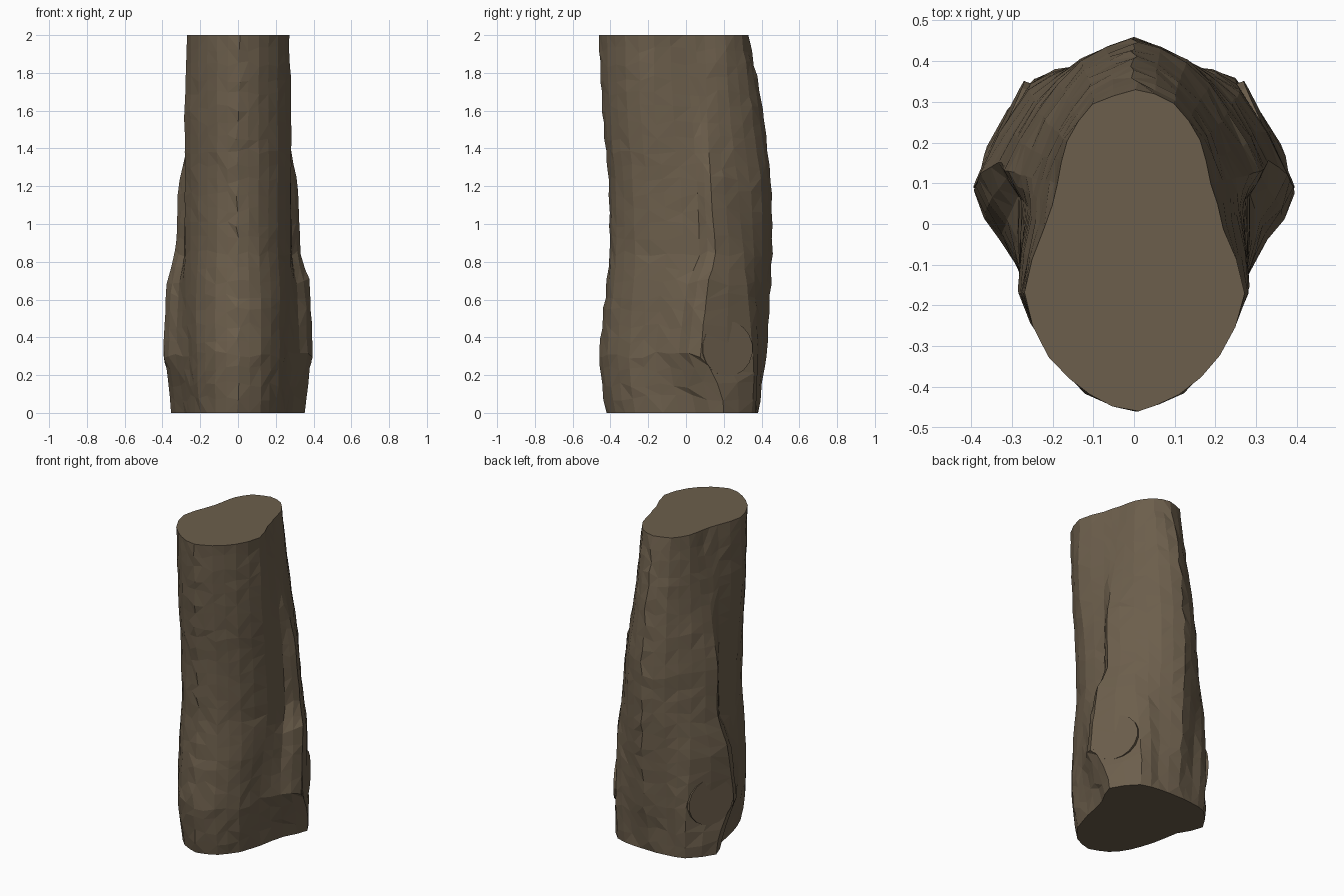
import bpy, bmesh, math, random
from mathutils import Vector

if "Cube" in bpy.data.objects:
    bpy.data.objects.remove(bpy.data.objects["Cube"])

random.seed(4)

bark = bpy.data.materials.new("brown bark")
bark.diffuse_color = (0.15, 0.113, 0.072, 1)
bark.use_nodes = True
bark.node_tree.nodes["Principled BSDF"].inputs["Base Color"].default_value = bark.diffuse_color

# Half cross-sections: z, front y, seven (x, y) points front to back, back y
SECTIONS = [
    (0.00, -.42, .12, -.37, .20, -.27, .25, -.12, .285, .05, .355, .20, .24, .345, .12, .375, .38),
    (0.12, -.44, .12, -.395, .21, -.29, .25, -.14, .30, .02, .365, .19, .24, .36, .13, .37, .395),
    (0.30, -.46, .12, -.415, .22, -.30, .262, -.16, .328, -.04, .393, .075, .25, .355, .13, .385, .425),
    (0.66, -.42, .12, -.385, .22, -.28, .278, -.13, .315, .00, .385, .115, .26, .325, .14, .395, .445),
    (0.85, -.40, .11, -.37, .21, -.27, .28, -.10, .285, .07, .33, .155, .245, .305, .13, .405, .455),
    (1.20, -.405, .11, -.37, .21, -.28, .28, -.12, .275, .06, .315, .13, .235, .275, .13, .40, .45),
    (1.60, -.44, .11, -.405, .21, -.31, .283, -.17, .255, .03, .24, .11, .195, .23, .11, .35, .405),
    (2.00, -.46, .11, -.42, .21, -.325, .27, -.17, .222, -.01, .187, .10, .165, .205, .10, .295, .33),
]
LEVELS = 26
SUBDIV = 2


def section_at(z):
    """Blend the two neighbouring sections."""
    for a, b in zip(SECTIONS, SECTIONS[1:]):
        if z <= b[0] + 1e-6:
            t = (z - a[0]) / (b[0] - a[0])
            return [p + (q - p) * t for p, q in zip(a, b)]


def spline(p0, p1, p2, p3, t):
    """Softened curve through p1 and p2."""
    k = 0.35
    m1, m2 = (p2 - p0) * k, (p3 - p1) * k
    return ((2 * t**3 - 3 * t**2 + 1) * p1 + (t**3 - 2 * t**2 + t) * m1
            + (3 * t**2 - 2 * t**3) * p2 + (t**3 - t**2) * m2)


def ring_at(z, row):
    """Full mirrored ring, rounded, with roughness and toothed seams."""
    s = section_at(z)
    half = [Vector((0, s[1]))] + [Vector((s[i], s[i + 1])) for i in range(2, 16, 2)]
    half.append(Vector((0, s[16])))
    flip = lambda v: Vector((-v.x, v.y))
    ext = [flip(half[1])] + half + [flip(half[-2])]
    fine = []
    for i in range(len(half) - 1):
        fine += [spline(*ext[i:i + 4], k / SUBDIV) for k in range(SUBDIV)]
    fine.append(half[-1])
    full = fine + [flip(v) for v in reversed(fine[1:-1])]
    edge = z < 0.001 or z > 1.999
    ring = []
    for x, y in full:
        dz = 0 if edge else random.uniform(-.02, .02)
        if abs(x) < 1e-6:
            x = random.uniform(-.012, .012)
            y += math.copysign(.005 * (row % 2), y)
        else:
            x += random.uniform(-.003, .003)
            y += random.uniform(-.003, .003)
        ring.append((x, y, z + dz))
    return ring


def finish(name, bm):
    bmesh.ops.recalc_face_normals(bm, faces=bm.faces)
    me = bpy.data.meshes.new(name)
    bm.to_mesh(me)
    bm.free()
    me.materials.append(bark)
    ob = bpy.data.objects.new(name, me)
    bpy.context.collection.objects.link(ob)
    return ob


# Trunk: lofted rings with flat cut ends
bm = bmesh.new()
rings = [[bm.verts.new(p) for p in ring_at(2 * i / LEVELS, i)] for i in range(LEVELS + 1)]
n = len(rings[0])
for lo, hi in zip(rings, rings[1:]):
    for i in range(n):
        j = (i + 1) % n
        a, b, c, d = lo[i], lo[j], hi[j], hi[i]
        if random.random() < 0.5:
            bm.faces.new((a, b, c))
            bm.faces.new((a, c, d))
        else:
            bm.faces.new((a, b, d))
            bm.faces.new((b, c, d))
bm.faces.new(rings[0])
bm.faces.new(rings[-1])
finish("trunk", bm)

# Flat round branch cuts on both sides, leaning so the top sinks into the bark
for side, name in ((1, "right_branch_cut"), (-1, "left_branch_cut")):
    bm = bmesh.new()
    bmesh.ops.create_cone(bm, cap_ends=True, segments=18, radius1=.15,
                          radius2=.147, depth=.04)
    normal = Vector((.9 * side, .43, .03))
    rot = normal.to_track_quat('Z', 'Y')
    bmesh.ops.rotate(bm, verts=bm.verts, cent=(0, 0, 0), matrix=rot.to_matrix())
    bmesh.ops.translate(bm, verts=bm.verts, vec=(.314 * side, .212, .34))
    finish(name, bm)
